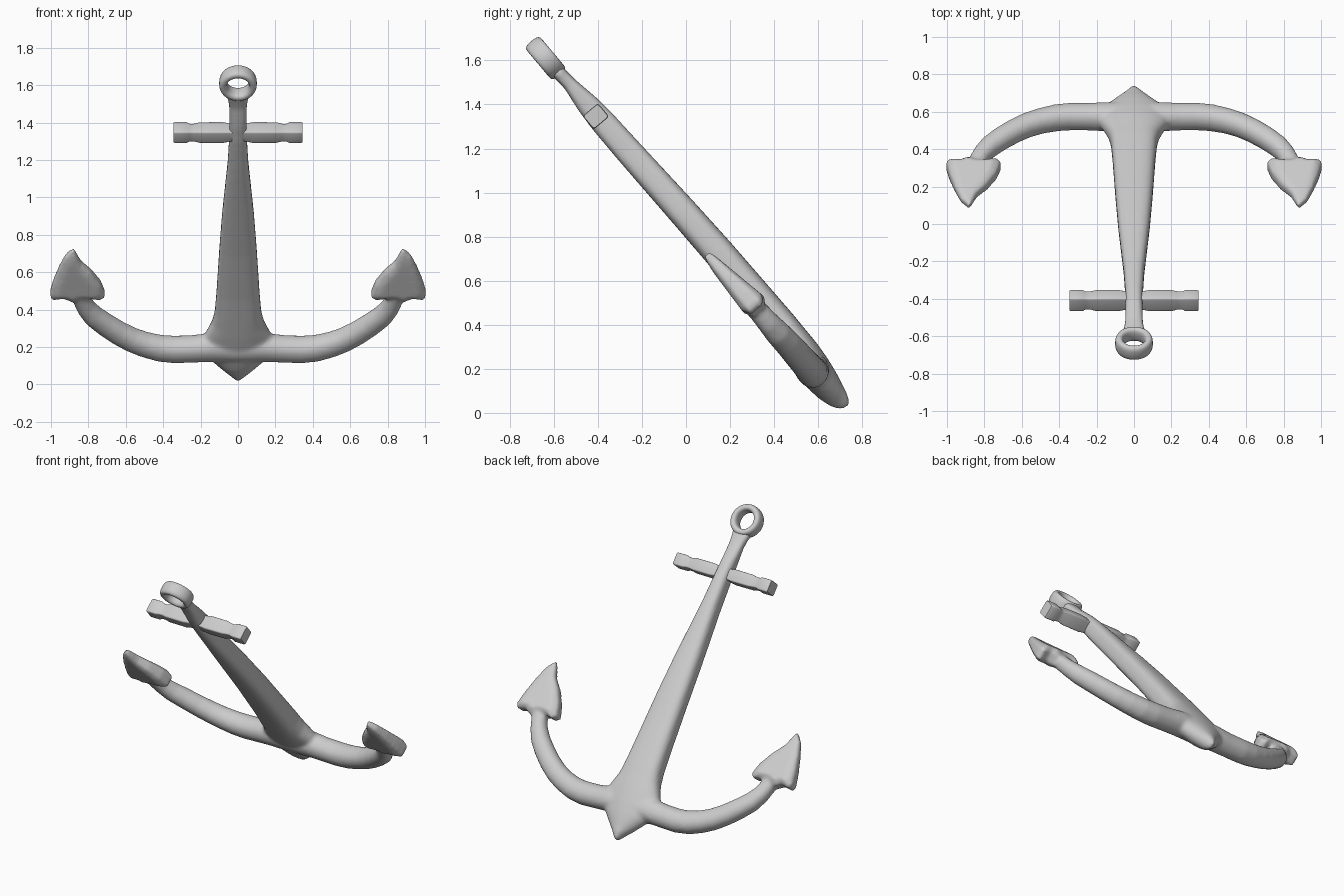
import bpy, bmesh, math
from mathutils import Vector

if "Cube" in bpy.data.objects:
    bpy.data.objects.remove(bpy.data.objects["Cube"])

TILT = math.radians(50)
C, S = math.cos(TILT), math.sin(TILT)


def place(x, v, w):
    """Anchor plane (x across, v up the shank, w through) to world space."""
    return Vector((x, 0.70 - C * v + S * w, 0.015 + S * v + C * w))


def section(center, a, b, n, segs):
    """Superellipse cross-section with half-axis vectors a and b."""
    pts = []
    for i in range(segs):
        t = 2 * math.pi * i / segs
        c, s = math.cos(t), math.sin(t)
        p = math.copysign(abs(c) ** (2 / n), c)
        q = math.copysign(abs(s) ** (2 / n), s)
        pts.append(Vector(center) + p * Vector(a) + q * Vector(b))
    return pts


def loft(bm, rings, closed=False):
    rows = [[bm.verts.new(place(*p)) for p in r] for r in rings]
    n = len(rows[0])
    pairs = list(zip(rows, rows[1:] + rows[:1])) if closed else list(zip(rows, rows[1:]))
    for r0, r1 in pairs:
        for i in range(n):
            j = (i + 1) % n
            bm.faces.new((r0[i], r0[j], r1[j], r1[i]))
    if not closed:
        bm.faces.new(rows[0])
        bm.faces.new(rows[-1])


def finish(bm, name):
    bmesh.ops.recalc_face_normals(bm, faces=bm.faces)
    mesh = bpy.data.meshes.new(name)
    bm.to_mesh(mesh)
    bm.free()
    ob = bpy.data.objects.new(name, mesh)
    bpy.context.collection.objects.link(ob)
    bpy.ops.object.select_all(action='DESELECT')
    ob.select_set(True)
    bpy.context.view_layer.objects.active = ob
    bpy.ops.object.shade_smooth_by_angle(angle=math.radians(40))
    return ob


body = bmesh.new()

# Shank and pointed crown: v, half width, w centre, half depth, squareness
shank = [(-0.01, 0.008, 0.03, 0.02, 2), (0.03, 0.04, 0.025, 0.045, 2),
         (0.07, 0.08, 0.022, 0.056, 2), (0.11, 0.118, 0.022, 0.066, 2),
         (0.15, 0.155, 0.024, 0.072, 2), (0.22, 0.19, 0.027, 0.079, 2),
         (0.29, 0.185, 0.03, 0.082, 2), (0.34, 0.16, 0.031, 0.082, 2.3),
         (0.39, 0.138, 0.032, 0.081, 2.6), (0.46, 0.124, 0.034, 0.08, 3),
         (0.60, 0.115, 0.036, 0.076, 3), (0.90, 0.100, 0.036, 0.071, 3),
         (1.15, 0.085, 0.030, 0.068, 3), (1.52, 0.055, 0.018, 0.062, 3),
         (1.70, 0.047, 0.014, 0.058, 3), (1.80, 0.046, 0.012, 0.050, 3),
         (1.92, 0.048, 0.010, 0.032, 3), (1.97, 0.056, 0.006, 0.031, 3),
         (2.01, 0.062, 0.003, 0.033, 3)]
loft(body, [section((0, v, w), (hx, 0, 0), (0, 0, hw), n, 32)
            for v, hx, w, hw, n in shank])

# Curved arms: x, v, w, radius
arm = [(0.0, 0.22, 0.02, 0.078), (0.14, 0.222, 0.02, 0.076), (0.24, 0.215, 0.016, 0.072),
       (0.34, 0.212, 0.014, 0.072), (0.42, 0.222, 0.013, 0.070), (0.50, 0.248, 0.013, 0.067),
       (0.57, 0.282, 0.013, 0.065), (0.64, 0.33, 0.012, 0.063), (0.71, 0.39, 0.010, 0.061),
       (0.77, 0.45, 0.006, 0.058), (0.81, 0.51, 0.004, 0.052), (0.835, 0.57, 0.003, 0.048),
       (0.86, 0.66, 0.0, 0.045)]

# Fluke outline (x, v)
fluke = [(0.88, 0.935), (0.925, 0.885), (0.957, 0.80), (0.987, 0.70), (1.005, 0.615),
         (0.99, 0.59), (0.935, 0.60), (0.89, 0.575), (0.84, 0.60), (0.79, 0.60),
         (0.735, 0.588), (0.71, 0.61), (0.735, 0.69), (0.785, 0.775), (0.84, 0.84),
         (0.863, 0.90)]
fluke_layers = [(-1, 0.72), (-0.6, 1.0), (0.6, 1.0), (1, 0.72)]

for side in (1, -1):
    rings = []
    for i, (x, v, w, r) in enumerate(arm):
        p, q = arm[max(i - 1, 0)], arm[min(i + 1, len(arm) - 1)]
        t = Vector((q[0] - p[0], q[1] - p[1])).normalized()
        rings.append(section((side * x, v, w), (-side * t.y * r, t.x * r, 0),
                             (0, 0, r), 2.2, 24))
    loft(body, rings)

    layers = []
    for k, s in fluke_layers:
        ring = []
        for x, v in fluke:
            f = (v - 0.58) / 0.35
            half = 0.060 - 0.030 * f
            ring.append((side * (0.87 + (x - 0.87) * s), 0.70 + (v - 0.70) * s,
                         0.006 - 0.016 * f + k * half))
        layers.append(ring)
    loft(body, layers)

# Fuse shank, arms and flukes into one softly blended casting
ob = finish(body, "shank_arms_and_flukes")
remesh = ob.modifiers.new("fuse", 'REMESH')
remesh.mode = 'VOXEL'
remesh.voxel_size = 0.011
remesh.use_smooth_shade = True
smooth = ob.modifiers.new("soften", 'SMOOTH')
smooth.factor = 0.5
smooth.iterations = 7

# Square crossbar with a notch near each end: x, scale
half_bar = [(0.345, 0.93), (0.338, 1.0), (0.275, 1.0), (0.258, 0.84), (0.235, 0.84),
            (0.205, 0.98), (0.08, 1.0), (0.05, 0.88)]
bar = [(-x, s) for x, s in half_bar] + half_bar[::-1]
stock = bmesh.new()
loft(stock, [section((x, 1.733, 0.006), (0, 0.040 * s, 0), (0, 0, 0.046 * s), 9, 24)
             for x, s in bar])
finish(stock, "stock")

# Flattened ring at the head
ring = bmesh.new()
loft(ring, [section((0.079 * math.cos(a), 2.082 + 0.079 * math.sin(a), 0.001),
                    (0.022 * math.cos(a), 0.022 * math.sin(a), 0), (0, 0, 0.043), 2.6, 20)
            for a in [2 * math.pi * i / 48 for i in range(48)]], closed=True)
finish(ring, "head_ring")
